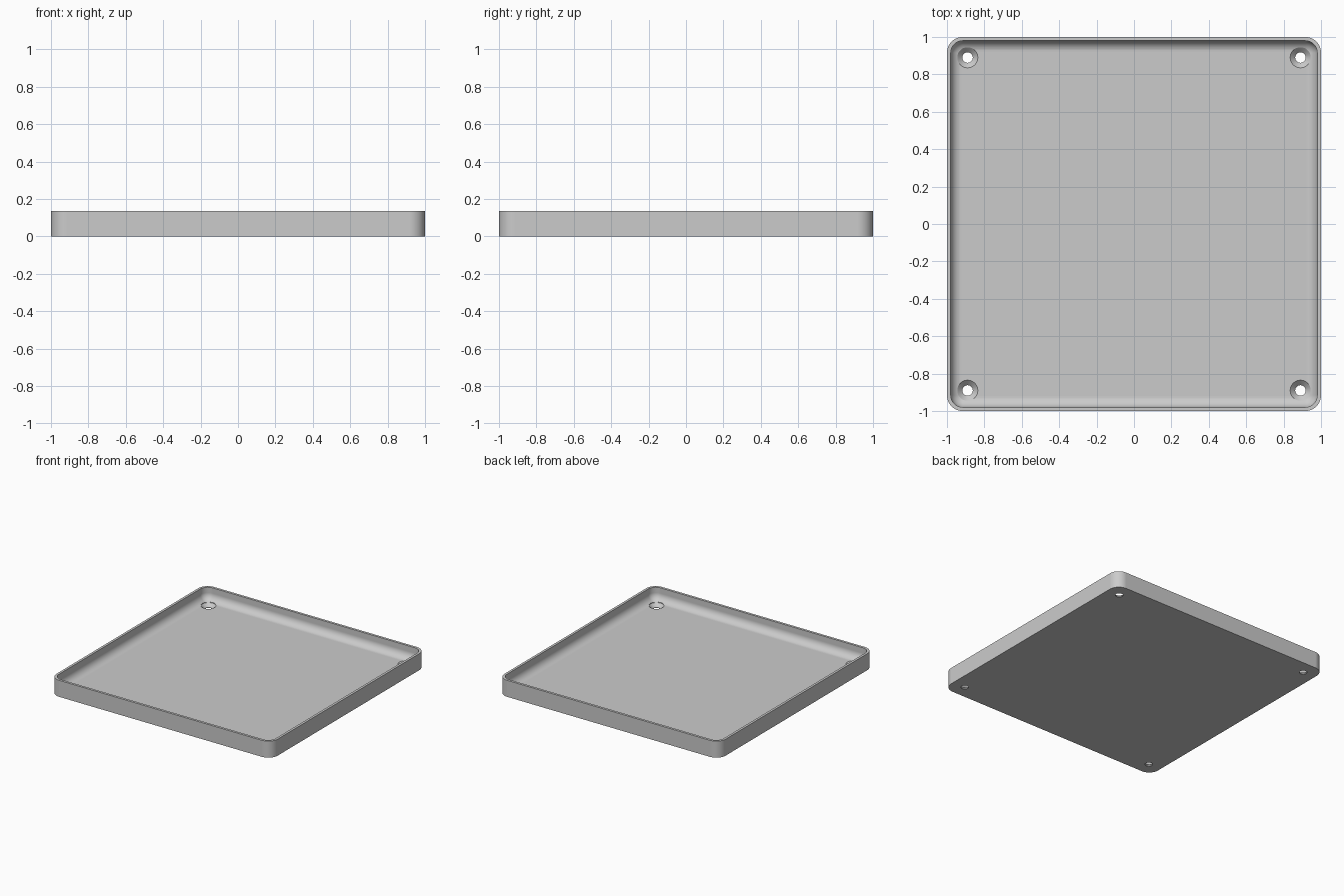
import bpy, bmesh, math

old = bpy.data.objects.get("Cube")
if old:
    bpy.data.objects.remove(old, do_unlink=True)

HEIGHT, FLOOR, WALL = 0.135, 0.03, 0.02
CORNER, FILLET = 0.085, 0.06
HOLE_POS, HOLE_R, SINK_R = 0.89, 0.028, 0.055

grey = bpy.data.materials.new("plain grey")
grey.use_nodes = True
colour = (0.6, 0.6, 0.6, 1)
grey.diffuse_color = colour
grey.node_tree.nodes["Principled BSDF"].inputs["Base Color"].default_value = colour


def rounded_square(bm, inset, z, steps=10):
    """Ring of vertices around a square with rounded corners."""
    radius = CORNER - inset
    centre = 1 - CORNER
    ring = []
    for quarter, (sx, sy) in enumerate([(1, 1), (-1, 1), (-1, -1), (1, -1)]):
        for i in range(steps + 1):
            a = math.pi / 2 * (quarter + i / steps)
            ring.append(bm.verts.new((sx * centre + radius * math.cos(a),
                                      sy * centre + radius * math.sin(a), z)))
    return ring


def make_object(name, bm):
    bmesh.ops.recalc_face_normals(bm, faces=bm.faces)
    mesh = bpy.data.meshes.new(name)
    bm.to_mesh(mesh)
    bm.free()
    mesh.materials.append(grey)
    obj = bpy.data.objects.new(name, mesh)
    bpy.context.collection.objects.link(obj)
    return obj


def skin(bm, rings):
    """Join successive rings and cap both ends."""
    for a, b in zip(rings, rings[1:]):
        for i in range(len(a)):
            j = (i + 1) % len(a)
            bm.faces.new((a[i], a[j], b[j], b[i]))
    bm.faces.new(rings[0])
    bm.faces.new(rings[-1])


# Tray: outer wall, rim, inner wall, then a rounded fillet into the floor
profile = [(0, 0), (0, HEIGHT), (WALL, HEIGHT)]
for i in range(11):
    a = math.pi / 2 * i / 10
    profile.append((WALL + FILLET * (1 - math.cos(a)),
                    FLOOR + FILLET * (1 - math.sin(a))))
bm = bmesh.new()
skin(bm, [rounded_square(bm, d, z) for d, z in profile])
tray = make_object("tray", bm)

# Countersunk screw hole cutters in the four corners
bm = bmesh.new()
sink_depth = SINK_R - HOLE_R
sections = [(HOLE_R, -0.05), (HOLE_R, FLOOR - sink_depth),
            (SINK_R, FLOOR), (SINK_R, HEIGHT + 0.05)]
for x in (-HOLE_POS, HOLE_POS):
    for y in (-HOLE_POS, HOLE_POS):
        rings = []
        for r, z in sections:
            rings.append([bm.verts.new((x + r * math.cos(k * math.tau / 40),
                                        y + r * math.sin(k * math.tau / 40), z))
                          for k in range(40)])
        skin(bm, rings)
cutter = make_object("screw_hole_cutter", bm)
cutter.hide_render = True

cut = tray.modifiers.new("screw holes", "BOOLEAN")
cut.operation = "DIFFERENCE"
cut.solver = "EXACT"
cut.object = cutter
bpy.ops.object.select_all(action="DESELECT")
tray.select_set(True)
bpy.context.view_layer.objects.active = tray
bpy.ops.object.modifier_apply(modifier=cut.name)
bpy.data.objects.remove(cutter, do_unlink=True)

# Smooth curves with flat large faces
bpy.ops.object.shade_smooth_by_angle(angle=math.radians(30))
flat = tray.modifiers.new("flat faces", "WEIGHTED_NORMAL")
flat.keep_sharp = True
